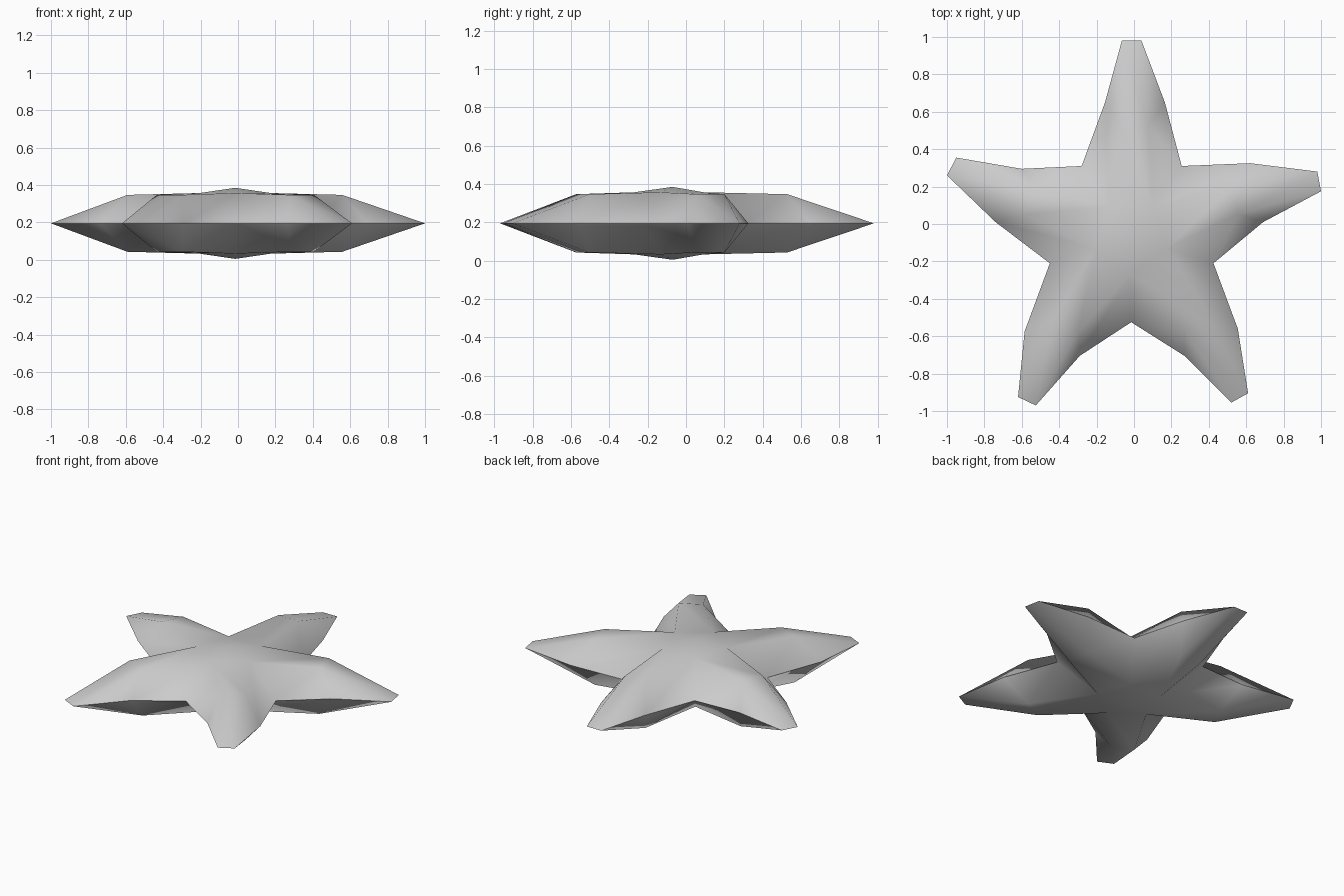
import bpy, bmesh
from mathutils import Vector
from math import cos, sin, radians

if "Cube" in bpy.data.objects:
    bpy.data.objects.remove(bpy.data.objects["Cube"])

CENTRE = Vector((-0.015, -0.07))
MID_Z = 0.195

# Rim of each arm, counter-clockwise: notch, shoulder, tip, tip, shoulder
ARMS = [
    [(0.255, 0.31), (0.165, 0.65), (0.04, 0.98), (-0.065, 0.98), (-0.155, 0.65)],
    [(-0.28, 0.31), (-0.6, 0.295), (-0.95, 0.355), (-1.0, 0.26), (-0.74, 0.01)],
    [(-0.45, -0.21), (-0.585, -0.575), (-0.62, -0.925), (-0.525, -0.97), (-0.29, -0.705)],
    [(-0.015, -0.525), (0.27, -0.705), (0.52, -0.955), (0.61, -0.905), (0.555, -0.56)],
    [(0.425, -0.21), (0.69, 0.01), (1.0, 0.175), (0.98, 0.28), (0.62, 0.325)],
]

bm = bmesh.new()


def vert(p, z):
    return bm.verts.new((p[0], p[1], z))


def ridge(a, b):
    """Point on the flat back of an arm, inward of shoulder a."""
    p = Vector(a).lerp(Vector(b), 0.22)
    return CENTRE + (p - CENTRE) * 0.83


rim = [[vert(p, MID_Z) for p in arm] for arm in ARMS]

# Upper and lower shells share the rim
for side in (1, -1):
    def face(*vs):
        bm.faces.new(vs if side > 0 else vs[::-1])

    hub = vert(CENTRE, MID_Z + side * 0.19)
    valleys = []
    for i in range(5):
        a = radians(54 + 72 * i)
        valleys.append(vert(CENTRE + 0.2 * Vector((cos(a), sin(a))), MID_Z + side * 0.162))
    for i, arm in enumerate(ARMS):
        j = (i + 1) % 5
        notch, s1, t1, t2, s2 = rim[i]
        next_notch = rim[j][0]
        r1 = vert(ridge(arm[1], arm[4]), MID_Z + side * 0.152)
        r2 = vert(ridge(arm[4], arm[1]), MID_Z + side * 0.152)
        v1, v2 = valleys[i], valleys[j]
        face(hub, v1, v2)
        face(v1, r1, r2, v2)
        face(r1, t1, t2, r2)
        face(notch, s1, r1, v1)
        face(s1, t1, r1)
        face(r2, t2, s2)
        face(v2, r2, s2, next_notch)

# Soft shading with a hard edge along the rim
rim_verts = {v for arm in rim for v in arm}
for f in bm.faces:
    f.smooth = True
for e in bm.edges:
    e.smooth = not (e.verts[0] in rim_verts and e.verts[1] in rim_verts)

mesh = bpy.data.meshes.new("starfish_body")
bm.to_mesh(mesh)
bm.free()

# Plain grey skin
grey = bpy.data.materials.new("light_grey")
grey.use_nodes = True
colour = (0.6, 0.6, 0.6, 1)
grey.diffuse_color = colour
grey.node_tree.nodes["Principled BSDF"].inputs["Base Color"].default_value = colour
mesh.materials.append(grey)

body = bpy.data.objects.new("starfish_body", mesh)
bpy.context.collection.objects.link(body)
